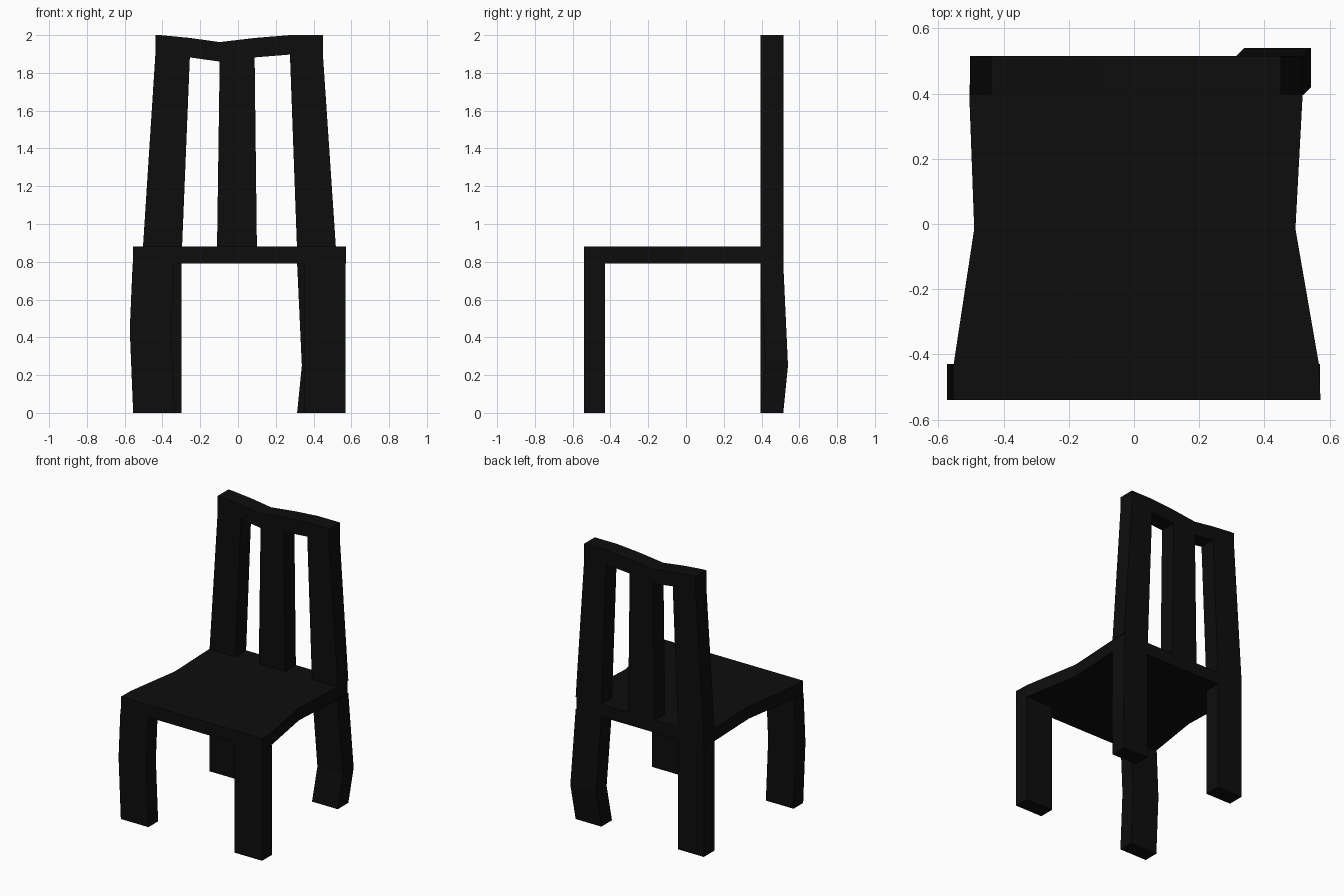
import bpy
import bmesh
from mathutils import Vector

if "Cube" in bpy.data.objects:
    bpy.data.objects.remove(bpy.data.objects["Cube"])

# Near-black paint shared by every part
paint = bpy.data.materials.new("black_paint")
paint.diffuse_color = (0.004, 0.004, 0.004, 1)
paint.use_nodes = True
paint.node_tree.nodes["Principled BSDF"].inputs["Base Color"].default_value = paint.diffuse_color

SEAT_LOW, SEAT_TOP = 0.79, 0.88


def finish(name, bm):
    bmesh.ops.recalc_face_normals(bm, faces=bm.faces)
    mesh = bpy.data.meshes.new(name)
    bm.to_mesh(mesh)
    bm.free()
    mesh.materials.append(paint)
    obj = bpy.data.objects.new(name, mesh)
    bpy.context.collection.objects.link(obj)
    return obj


def prism(name, outline, direction):
    """Extrude a closed outline of 3D points along a direction."""
    bm = bmesh.new()
    face = bm.faces.new([bm.verts.new(p) for p in outline])
    ext = bmesh.ops.extrude_face_region(bm, geom=[face], use_keep_orig=True)
    moved = [g for g in ext["geom"] if isinstance(g, bmesh.types.BMVert)]
    bmesh.ops.translate(bm, verts=moved, vec=Vector(direction))
    return finish(name, bm)


def leg(name, x0, x1, y0, y1, bends):
    """Square leg through (z, x shift, y shift) sections, from the floor up."""
    bm = bmesh.new()
    rings = []
    for z, dx, dy in bends:
        corners = ((x0, y0), (x1, y0), (x1, y1), (x0, y1))
        rings.append([bm.verts.new((x + dx, y + dy, z)) for x, y in corners])
    for a, b in zip(rings, rings[1:]):
        for i in range(4):
            j = (i + 1) % 4
            bm.faces.new((a[i], a[j], b[j], b[i]))
    bm.faces.new(rings[0])
    return finish(name, bm)


# Waisted seat slab
seat_outline = [(-0.555, -0.54), (0.572, -0.54), (0.567, -0.43), (0.495, -0.015),
                (0.517, 0.395), (0.512, 0.515), (-0.5, 0.515), (-0.505, 0.395),
                (-0.49, -0.015), (-0.553, -0.43)]
prism("seat", [(x, y, SEAT_LOW) for x, y in seat_outline], (0, 0, SEAT_TOP - SEAT_LOW))

# Legs: the front left and back right ones are bent
straight = [(0, 0, 0), (SEAT_LOW, 0, 0)]
leg("front_leg_left", -0.555, -0.335, -0.54, -0.43,
    [(0, 0, 0), (0.44, -0.018, 0), (SEAT_LOW, -0.003, 0)])
leg("front_leg_right", 0.352, 0.57, -0.54, -0.43, straight)
leg("back_leg_left", -0.503, -0.298, 0.395, 0.515, straight)
leg("back_leg_right", 0.313, 0.518, 0.395, 0.515,
    [(0, 0, 0), (0.25, 0.025, 0.025), (SEAT_LOW, 0, 0)])

# Backrest: posts, centre slat and dipped top rail as one comb-shaped outline
back_outline = [
    (-0.503, SEAT_TOP), (-0.438, 1.89), (-0.438, 2.0), (-0.41, 2.0), (-0.255, 1.985),
    (-0.097, 1.963), (0.09, 1.985), (0.275, 2.0), (0.45, 2.0), (0.45, 1.89),
    (0.518, SEAT_TOP), (0.312, SEAT_TOP), (0.275, 1.897), (0.088, 1.882),
    (0.1, SEAT_TOP), (-0.111, SEAT_TOP), (-0.097, 1.86), (-0.255, 1.882),
    (-0.296, SEAT_TOP)]
prism("backrest", [(x, 0.395, z) for x, z in back_outline], (0, 0.12, 0))
